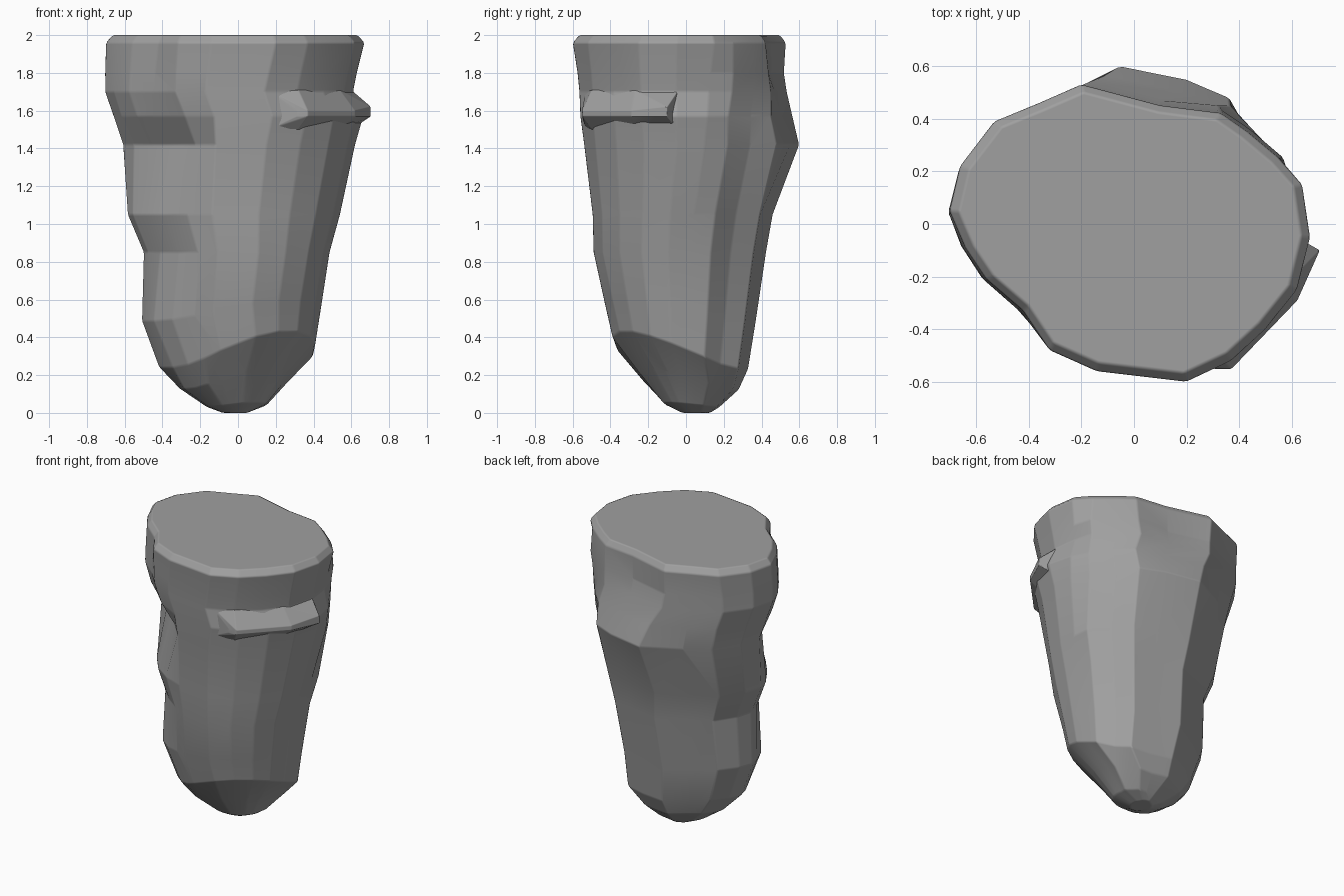
import bpy, bmesh
from math import atan2, cos, radians

if "Cube" in bpy.data.objects:
    bpy.data.objects.remove(bpy.data.objects["Cube"])

# Key outlines of the rock column, counter-clockwise from the right side
TOP = [(.67, -.05), (.64, .15), (.55, .25), (.43, .35), (.33, .42), (.1, .45), (-.2, .53),
       (-.36, .46), (-.53, .39), (-.66, .22), (-.70, .05), (-.64, -.09), (-.56, -.21), (-.42, -.33),
       (-.32, -.48), (-.14, -.56), (.2, -.6), (.37, -.52), (.5, -.4), (.62, -.25)]
MID = [(.62, -.05), (.61, .1), (.55, .22), (.44, .34), (.36, .48), (.2, .55), (-.05, .6),
       (-.30, .47), (-.46, .37), (-.57, .2), (-.61, .06), (-.58, -.06), (-.5, -.2), (-.38, -.32),
       (-.25, -.42), (-.12, -.5), (.15, -.54), (.33, -.48), (.48, -.37), (.58, -.22)]

# Levels: z, x min, x max, y min, y max, blend (0 top outline, 1 mid outline), rim tilt
LEVELS = [
    (0.00, -.08, .05, -.02, .13, 1, 0),
    (0.04, -.17, .15, -.12, .18, 1, .01),
    (0.16, -.31, .26, -.25, .28, 1, .05),
    (0.30, -.42, .41, -.39, .33, 1, .09),
    (0.52, -.51, .44, -.43, .37, 1, .05),
    (0.85, -.50, .485, -.49, .425, 1, 0),
    (1.05, -.585, .54, -.495, .46, 1, 0),
    (1.42, -.61, .62, -.54, .60, 1, 0),
    (1.57, -.66, .665, -.56, .565, .6, 0),
    (1.70, -.705, .61, -.565, .535, .4, 0),
    (1.80, -.705, .63, -.575, .52, .2, 0),
    (1.96, -.70, .67, -.60, .53, 0, 0),
    (2.00, -.665, .635, -.565, .50, 0, 0),
]

# Local swellings and hollows: level range, {outline point: scale}
PUSHES = [
    (0.02, 0.20, {2: 1.15, 3: 1.15, 4: 1.1, 12: 1.1, 13: 1.1, 14: 1.1}),
    (0.29, 1.20, {2: 1.09, 3: 1.09, 4: 1.09}),
    (0.50, 0.60, {12: 1.05, 13: 1.05}),
    (1.00, 1.10, {13: 1.05, 14: 1.05}),
    (1.40, 1.50, {11: .95, 12: .86, 13: .85, 14: .9}),
    (1.55, 1.60, {1: .96, 2: .98, 3: 1.02}),
    (1.65, 1.85, {2: 1.09, 3: 1.09, 4: 1.06}),
]
GREY = bpy.data.materials.new("stone")
GREY.diffuse_color = (.35, .35, .35, 1)
GREY.use_nodes = True
GREY.node_tree.nodes["Principled BSDF"].inputs["Base Color"].default_value = GREY.diffuse_color


def remap(v, values, lo, hi):
    a, b = min(values), max(values)
    return lo + (v - a) / (b - a) * (hi - lo)


def push(i, z):
    f = 1
    for lo, hi, scales in PUSHES:
        if lo < z < hi:
            f *= scales.get(i, 1)
    return f


def finish(name, bm, bevel):
    bmesh.ops.recalc_face_normals(bm, faces=bm.faces)
    me = bpy.data.meshes.new(name)
    bm.to_mesh(me)
    bm.free()
    me.materials.append(GREY)
    ob = bpy.data.objects.new(name, me)
    bpy.context.collection.objects.link(ob)
    bpy.ops.object.select_all(action='DESELECT')
    ob.select_set(True)
    bpy.context.view_layer.objects.active = ob
    bpy.ops.object.shade_smooth_by_angle(angle=radians(35))
    mod = ob.modifiers.new("soft_edges", 'BEVEL')
    mod.width = bevel
    mod.segments = 1
    mod.limit_method = 'ANGLE'
    mod.angle_limit = radians(12)
    mod.harden_normals = True
    return ob


# Column: loft the outlines through the levels, tilting the lower rim
bm = bmesh.new()
rings = []
for z, x0, x1, y0, y1, k, tilt in LEVELS:
    pts = [(a[0] + (b[0] - a[0]) * k, a[1] + (b[1] - a[1]) * k) for a, b in zip(TOP, MID)]
    xs, ys = zip(*pts)
    ring = []
    for i, (x, y) in enumerate(pts):
        az = atan2(y, x)
        dz = tilt * (cos(az + radians(50)) - .5 * cos(2 * (az - radians(45))))
        f = push(i, z)
        ring.append(bm.verts.new((remap(x, xs, x0, x1) * f, remap(y, ys, y0, y1) * f, z + dz)))
    rings.append(ring)
n = len(TOP)
for lo, hi in zip(rings, rings[1:]):
    for i in range(n):
        j = (i + 1) % n
        bm.faces.new((lo[i], lo[j], hi[j], hi[i]))
bm.faces.new(rings[0][::-1])
bm.faces.new(rings[-1])
finish("rock_column", bm, .009)

# Ledge: a pointed rib across the front right
bm = bmesh.new()
outer = [(.31, -.55), (.37, -.55), (.62, -.29), (.705, -.10)]
inner = [(.16, -.53), (.32, -.50), (.54, -.27), (.60, -.04)]
for x, y in outer:
    bm.verts.new((x, y, 1.57))
    bm.verts.new((x, y, 1.62 if x > .7 else 1.60))
for x, y in inner:
    for z in (1.50, 1.71):
        bm.verts.new((x, y, z))
bmesh.ops.convex_hull(bm, input=bm.verts)
bmesh.ops.delete(bm, geom=[v for v in bm.verts if not v.link_faces], context='VERTS')
finish("ledge", bm, .005)
